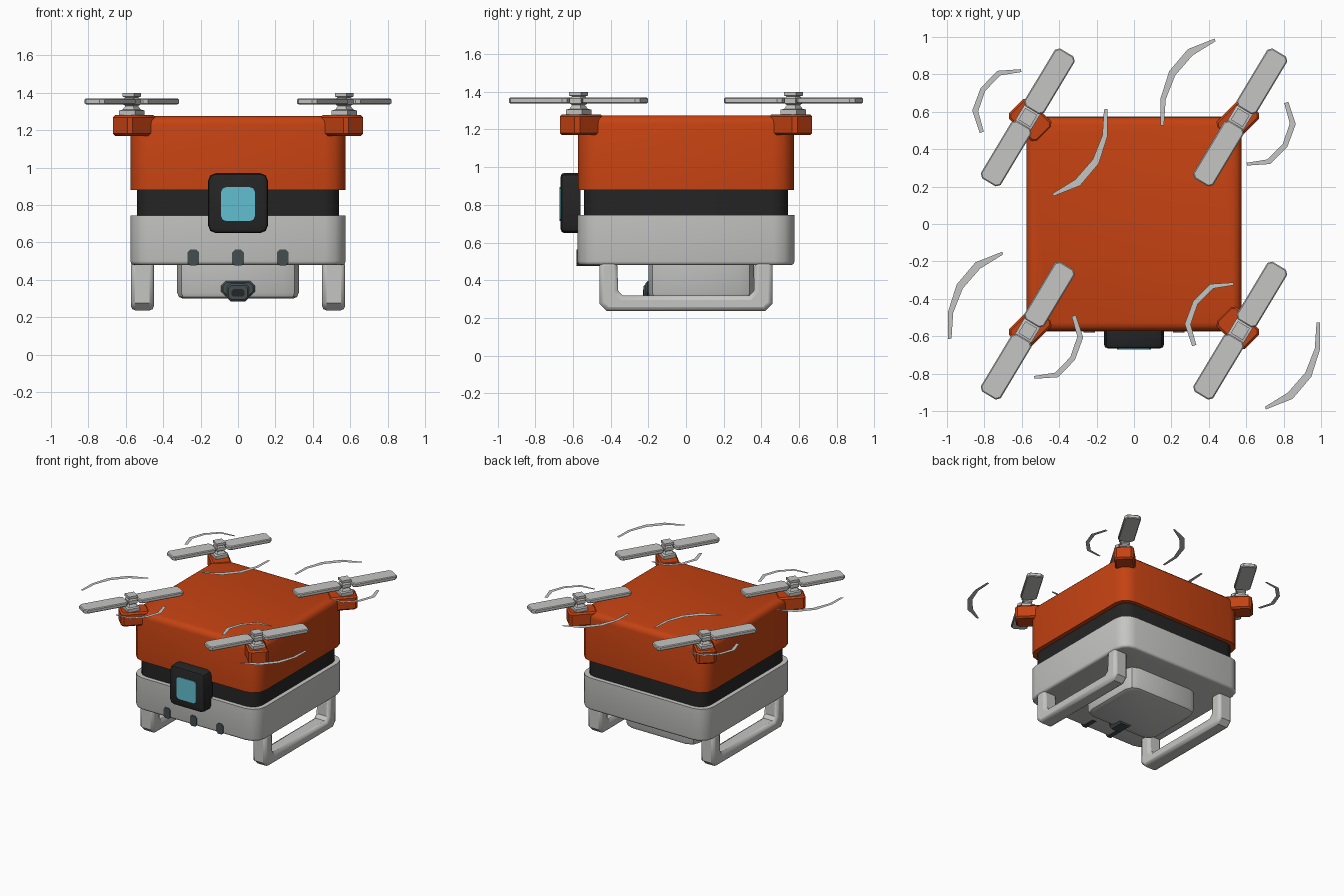
import bpy, bmesh
from math import radians, cos, sin, pi
from mathutils import Matrix, Vector

cube = bpy.data.objects.get("Cube")
if cube:
    bpy.data.objects.remove(cube, do_unlink=True)


def material(name, rgb):
    m = bpy.data.materials.new(name)
    m.use_nodes = True
    m.diffuse_color = (*rgb, 1)
    m.node_tree.nodes["Principled BSDF"].inputs["Base Color"].default_value = (*rgb, 1)
    return m


ORANGE = material("orange", (0.56, 0.055, 0.006))
GRAY = material("light gray", (0.56, 0.56, 0.55))
BLACK = material("black", (0.018, 0.018, 0.018))
CYAN = material("cyan glass", (0.12, 0.52, 0.63))
SLATE = material("dark slate", (0.06, 0.075, 0.08))


def finish(name, bm, mat, smooth=True):
    bmesh.ops.recalc_face_normals(bm, faces=bm.faces)
    me = bpy.data.meshes.new(name)
    bm.to_mesh(me)
    bm.free()
    me.materials.append(mat)
    ob = bpy.data.objects.new(name, me)
    bpy.context.collection.objects.link(ob)
    if smooth:
        bpy.ops.object.select_all(action='DESELECT')
        ob.select_set(True)
        bpy.context.view_layer.objects.active = ob
        bpy.ops.object.shade_smooth_by_angle(angle=radians(40))
    return ob


def block(name, lo, hi, mat, side=0.0, top=0.0, bottom=0.0, segs=1, axis='Z', turn=None):
    """Box from corner to corner; edges along the axis get the side bevel, its ends the others."""
    lo, hi = Vector(lo), Vector(hi)
    size = hi - lo
    if axis == 'Y':
        size = Vector((size.x, size.z, size.y))
    bm = bmesh.new()
    bmesh.ops.create_cube(bm, size=1)
    bmesh.ops.scale(bm, vec=size, verts=bm.verts)
    if side:
        upright = [e for e in bm.edges if abs(e.verts[0].co.z - e.verts[1].co.z) > 1e-4]
        bmesh.ops.bevel(bm, geom=upright, offset=side, segments=segs, profile=0.5, affect='EDGES')
    for sign, width in ((1, top), (-1, bottom)):
        if width:
            ring = [e for e in bm.edges
                    if all(v.co.z * sign > size.z / 2 - 1e-4 for v in e.verts)]
            bmesh.ops.bevel(bm, geom=ring, offset=width, segments=segs, profile=0.5, affect='EDGES')
    if axis == 'Y':  # the top end turns to the front
        bmesh.ops.transform(bm, matrix=Matrix.Rotation(pi / 2, 4, 'X'), verts=bm.verts)
    bmesh.ops.translate(bm, vec=(lo + hi) / 2, verts=bm.verts)
    if turn:
        bmesh.ops.transform(bm, matrix=turn, verts=bm.verts)
    return finish(name, bm, mat)


def place(x, y, angle):
    return Matrix.Translation((x, y, 0)) @ Matrix.Rotation(radians(angle), 4, 'Z')


# Body: orange shell, black band, gray lower shell
block("upper_shell", (-.575, -.572, .88), (.575, .572, 1.275), ORANGE, .11, .045, 0, 3)
block("middle_band", (-.54, -.54, .735), (.54, .54, .89), BLACK, .09, 0, 0, 3)
block("lower_shell", (-.575, -.575, .48), (.575, .575, .745), GRAY, .11, 0, .02, 3)

# Front camera with glass
block("front_camera", (-.16, -.665, .65), (.16, -.56, .97), BLACK, .04, .02, 0, 2, 'Y')
block("front_glass", (-.09, -.67, .715), (.09, -.66, .895), CYAN, .025, 0, 0, 2, 'Y')

# Vent slots along the lower front edge
for i in (-1, 0, 1):
    block("vent_slot", (.24 * i - .031, -.58, .476), (.24 * i + .031, -.46, .562), SLATE,
          .015, 0, 0, 1, 'Y')

# Belly pack with a small sensor
block("belly_pack", (-.325, -.2, .30), (.325, .36, .49), GRAY, .08, 0, .03, 2)
block("sensor_body", (-.09, -.215, .31), (.09, -.08, .395), SLATE, .025, .01, 0, 1, 'Y')
block("sensor_hood", (-.06, -.225, .285), (.06, -.1, .38), SLATE, .02, .01, 0, 1, 'Y')
block("sensor_lens", (-.035, -.229, .31), (.035, -.22, .35), BLACK, .01, 0, 0, 1, 'Y')

# Landing skids: U-shaped side frames
half = [(.46, .50), (.46, .275), (.42, .237)]
inner_half = [(.36, .345), (.335, .318)]
outline = (half + [(-y, z) for y, z in reversed(half)]
           + [(-.365, .50)] + [(-y, z) for y, z in inner_half]
           + list(reversed(inner_half)) + [(.365, .50)])
for s in (-1, 1):
    bm = bmesh.new()
    face = bm.faces.new([bm.verts.new((s * .45, y, z)) for y, z in outline])
    out = bmesh.ops.extrude_face_region(bm, geom=[face])
    moved = [v for v in out["geom"] if isinstance(v, bmesh.types.BMVert)]
    bmesh.ops.translate(bm, vec=(s * .122, 0, 0), verts=moved)
    skid = finish("landing_skid", bm, GRAY)
    mod = skid.modifiers.new("rounded", 'BEVEL')
    mod.width, mod.segments = .022, 2
    mod.limit_method, mod.angle_limit = 'ANGLE', radians(60)


def hub(at):
    """Square spindle: base flange, neck, blade seat and cap."""
    profile = [(.07, 1.27), (.07, 1.305), (.05, 1.31), (.035, 1.33), (.05, 1.338),
               (.05, 1.365), (.035, 1.375), (.052, 1.38), (.052, 1.4)]
    bm = bmesh.new()
    rings = [[bm.verts.new((r * cos(pi / 4 + k * pi / 2), r * sin(pi / 4 + k * pi / 2), z))
              for k in range(4)] for r, z in profile]
    for a, b in zip(rings, rings[1:]):
        for k in range(4):
            bm.faces.new((a[k], a[k - 1], b[k - 1], b[k]))
    bm.faces.new(rings[0])
    bm.faces.new(rings[-1])
    bmesh.ops.transform(bm, matrix=at, verts=bm.verts)
    finish("rotor_hub", bm, GRAY)


def swoosh(name, outer, inner, start, end, at):
    """Flat curved sliver around a rotor."""
    bm = bmesh.new()
    rows = []
    for i, (a, b) in enumerate(zip(outer, inner)):
        t = radians(start + (end - start) * i / (len(outer) - 1))
        rows.append([bm.verts.new((r * cos(t), r * sin(t), 1.338)) for r in (a, b)])
    for p, q in zip(rows, rows[1:]):
        bm.faces.new((p[0], q[0], q[1], p[1]))
    bmesh.ops.transform(bm, matrix=at, verts=bm.verts)
    ob = finish(name, bm, GRAY, smooth=False)
    if ob.data.polygons[0].normal.z < 0:
        ob.data.flip_normals()


# Rotors at the four corners
for sx in (-1, 1):
    for sy in (-1, 1):
        x, y = .568 * sx, .57 * sy
        block("motor_arm", (-.115, -.075, 1.17), (.1, .075, 1.28), ORANGE, .02, .012, .012, 1,
              turn=place(.56 * sx, .56 * sy, 90 - sx * sy * 45 if sy > 0 else -90 - sx * sy * 45))
        hub(place(x, y, 59))
        for flip in (0, 180):
            block("rotor_blade", (.045, -.062, 1.338), (.405, .062, 1.37), GRAY,
                  .02, .006, .006, 1, turn=place(x, y, 59 + flip))
        side = 0 if sx == sy else 180
        swoosh("large_swoosh", (.443, .46, .453, .438, .43), (.428, .418, .414, .41, .41),
               108, 186, place(x, y, side))
        swoosh("small_swoosh", (.26, .297, .297, .299, .27), (.245, .268, .268, .267, .247),
               98, 198, place(x, y, side + 180))
